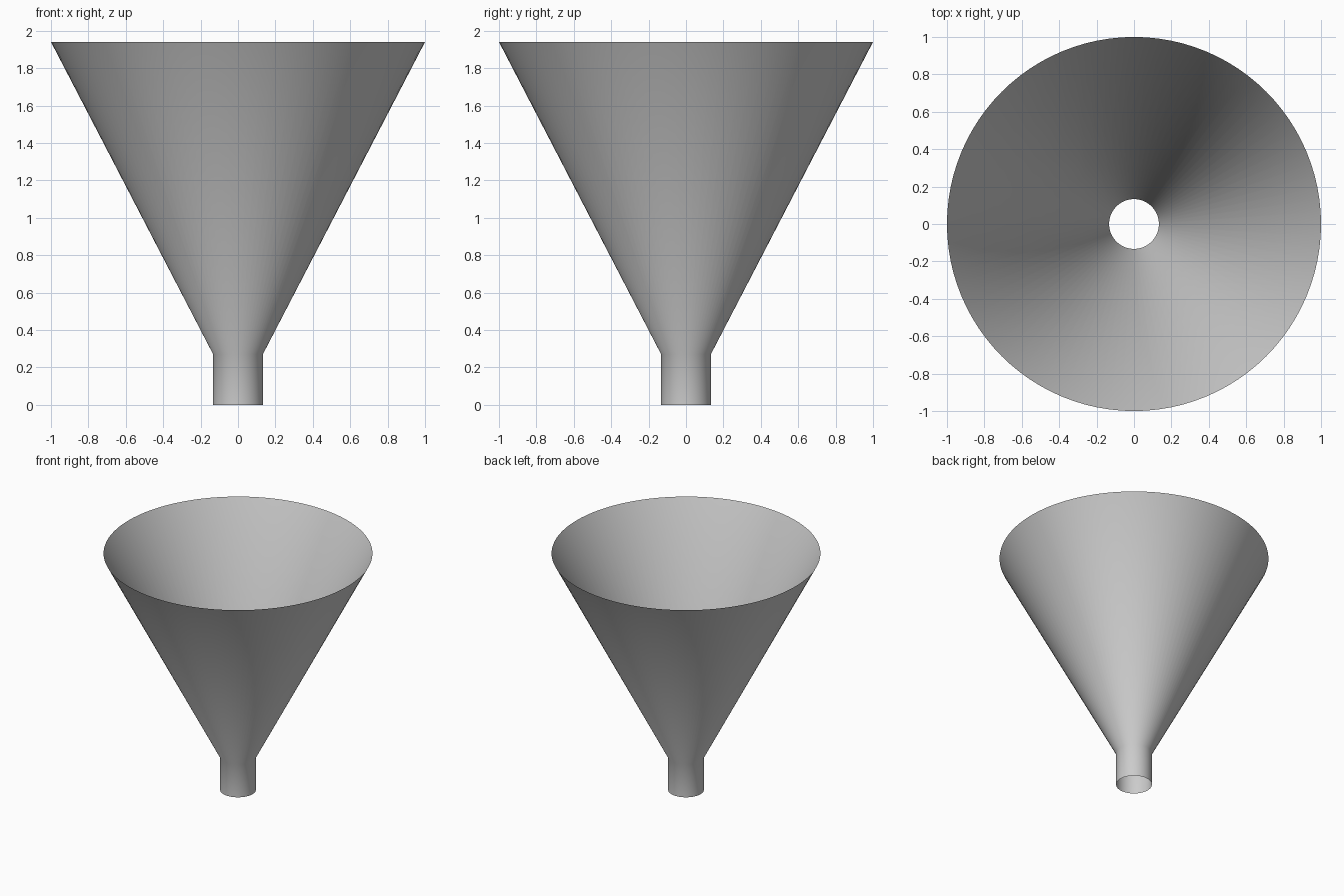
import bpy, bmesh
from math import cos, sin, tau

cube = bpy.data.objects.get("Cube")
if cube:
    bpy.data.objects.remove(cube, do_unlink=True)

SIDES = 96
# Radius and height of each ring, from spout opening to rim
PROFILE = [(0.133, 0.0), (0.133, 0.27), (1.0, 1.94)]

# Plain grey material
grey = bpy.data.materials.new("light grey")
grey.use_nodes = True
colour = (0.6, 0.6, 0.6, 1.0)
grey.diffuse_color = colour
grey.node_tree.nodes["Principled BSDF"].inputs["Base Color"].default_value = colour

# Funnel: one open thin shell, spout and cone together
bm = bmesh.new()
rings = [[bm.verts.new((r * cos(tau * i / SIDES), r * sin(tau * i / SIDES), z))
          for i in range(SIDES)] for r, z in PROFILE]
for low, high in zip(rings, rings[1:]):
    for i in range(SIDES):
        j = (i + 1) % SIDES
        bm.faces.new((low[i], low[j], high[j], high[i]))
mesh = bpy.data.meshes.new("funnel")
bm.to_mesh(mesh)
bm.free()
mesh.materials.append(grey)
mesh.shade_smooth()
funnel = bpy.data.objects.new("funnel", mesh)
bpy.context.collection.objects.link(funnel)
